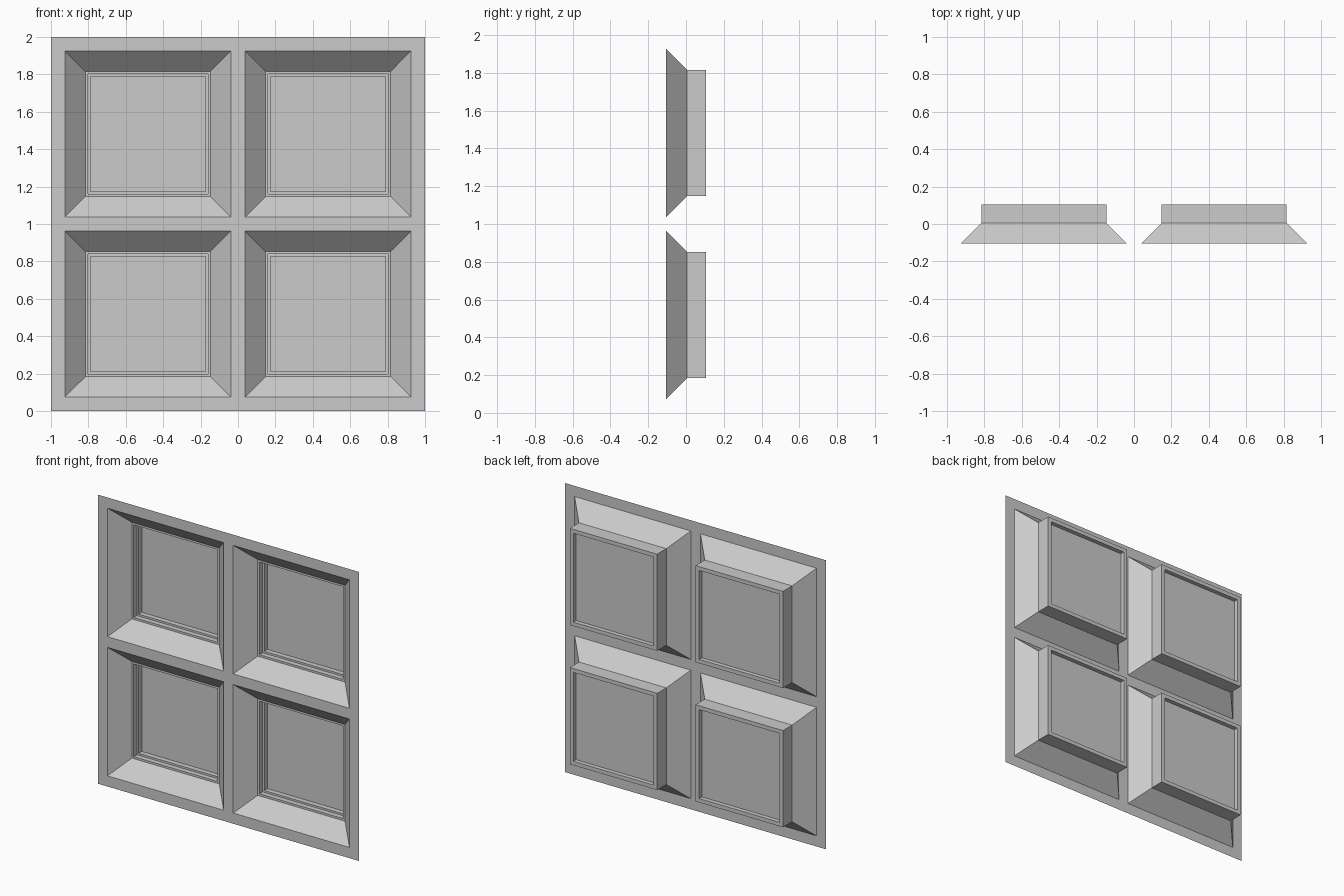
import bpy, bmesh

if "Cube" in bpy.data.objects:
    bpy.data.objects.remove(bpy.data.objects["Cube"])

BAR = 0.074                      # width of the flat bars
HALF = (2 - 3 * BAR) / 4         # half size of each opening
OFF = HALF + BAR / 2             # opening centre offset from the middle
FRONT, MID, BACK = -0.105, 0.005, 0.105
INNER = HALF - 0.11


def finish(name, bm):
    mesh = bpy.data.meshes.new(name)
    bm.to_mesh(mesh)
    bm.free()
    obj = bpy.data.objects.new(name, mesh)
    bpy.context.collection.objects.link(obj)
    return obj


def square_loft(name, cx, cz, profile, closed=False):
    """Sweep a (half size, y) profile around a square."""
    bm = bmesh.new()
    rings = [[bm.verts.new((cx + sx * h, y, cz + sz * h))
              for sx, sz in ((-1, -1), (1, -1), (1, 1), (-1, 1))]
             for h, y in profile]
    pairs = list(zip(rings, rings[1:]))
    if closed:
        pairs.append((rings[-1], rings[0]))
    for a, b in pairs:
        for i in range(4):
            j = (i + 1) % 4
            bm.faces.new((a[i], a[j], b[j], b[i]))
    if closed:
        bmesh.ops.recalc_face_normals(bm, faces=bm.faces)
    return finish(name, bm)


# Flat front lattice with four square holes
cuts = [-1, -1 + BAR, -BAR / 2, BAR / 2, 1 - BAR, 1]
bm = bmesh.new()
v = [[bm.verts.new((x, FRONT, 1 + z)) for z in cuts] for x in cuts]
for i in range(5):
    for k in range(5):
        if not (i % 2 and k % 2):
            bm.faces.new((v[i][k], v[i + 1][k], v[i + 1][k + 1], v[i][k + 1]))
finish("front_lattice", bm)

for cx in (-OFF, OFF):
    for cz in (1 - OFF, 1 + OFF):
        # Sloping reveal behind the lattice
        square_loft("sloped_reveal", cx, cz, [(HALF, FRONT), (INNER, MID)])
        # Stepped window frame
        square_loft("window_frame", cx, cz,
                    [(INNER, MID), (INNER - 0.014, MID), (INNER - 0.014, 0.04),
                     (INNER - 0.027, 0.04), (INNER - 0.027, BACK), (INNER, BACK)],
                    closed=True)
        # Glass pane
        h = INNER - 0.027
        bm = bmesh.new()
        bm.faces.new([bm.verts.new((cx + sx * h, 0.075, cz + sz * h))
                      for sx, sz in ((-1, -1), (1, -1), (1, 1), (-1, 1))])
        finish("window_pane", bm)
